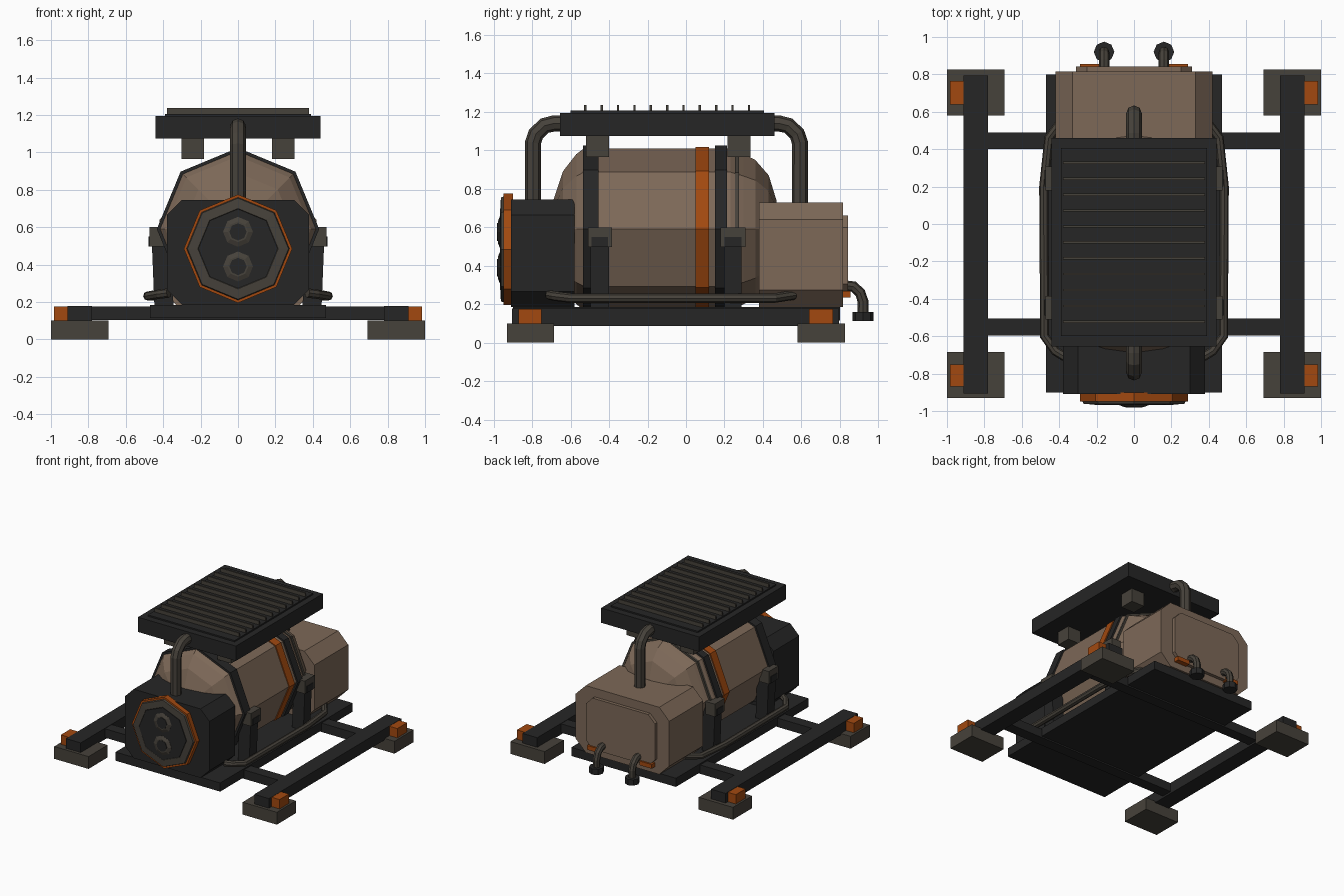
import bpy, bmesh
from math import sin, cos, pi
from mathutils import Vector

if "Cube" in bpy.data.objects:
    bpy.data.objects.remove(bpy.data.objects["Cube"], do_unlink=True)


def material(name, rgb):
    m = bpy.data.materials.new(name)
    m.use_nodes = True
    m.diffuse_color = (*rgb, 1)
    m.node_tree.nodes["Principled BSDF"].inputs["Base Color"].default_value = (*rgb, 1)
    return m


DARK = material("charcoal", (0.019, 0.019, 0.019))
GREY = material("warm grey", (0.062, 0.054, 0.043))
TAN = material("tan", (0.205, 0.14, 0.097))
ORANGE = material("burnt orange", (0.36, 0.066, 0.005))


def finish(name, bm, mat):
    bmesh.ops.recalc_face_normals(bm, faces=bm.faces)
    mesh = bpy.data.meshes.new(name)
    bm.to_mesh(mesh)
    bm.free()
    mesh.materials.append(mat)
    ob = bpy.data.objects.new(name, mesh)
    bpy.context.collection.objects.link(ob)
    return ob


def box(name, x, y, z, mat):
    """Box between the given ranges on each axis."""
    bm = bmesh.new()
    bmesh.ops.create_cube(bm, size=1)
    for v in bm.verts:
        v.co = Vector([(r[0] + r[1]) / 2 + c * (r[1] - r[0]) for r, c in zip((x, y, z), v.co)])
    return finish(name, bm, mat)


def loft(name, rings, mat):
    """Skin a list of equal point rings and cap both ends."""
    bm = bmesh.new()
    loops = [[bm.verts.new(p) for p in ring] for ring in rings]
    n = len(loops[0])
    for a, b in zip(loops, loops[1:]):
        for i in range(n):
            j = (i + 1) % n
            bm.faces.new((a[i], a[j], b[j], b[i]))
    bm.faces.new(loops[0])
    bm.faces.new(loops[-1])
    return finish(name, bm, mat)


def lathe(name, profile, z, mat, sides=8):
    """Faceted turning around the y direction; profile is (y, radius)."""
    angles = [2 * pi * i / sides for i in range(sides)]
    return loft(name, [[(r * cos(a), y, z + r * sin(a)) for a in angles]
                       for y, r in profile], mat)


def chamfer_box(name, w, y, z, c, mat):
    """Box along y with its four long corners cut."""
    lo, hi = z
    outline = [(-w + c, lo), (w - c, lo), (w, lo + c), (w, hi - c),
               (w - c, hi), (c - w, hi), (-w, hi - c), (-w, lo + c)]
    return loft(name, [[(px, py, pz) for px, pz in outline] for py in y], mat)


def pipe(name, points, radius, mat):
    """Eight-sided tube along a path."""
    cu = bpy.data.curves.new(name, "CURVE")
    cu.dimensions = "3D"
    cu.bevel_depth = radius
    cu.bevel_resolution = 2
    cu.use_fill_caps = True
    sp = cu.splines.new("POLY")
    sp.points.add(len(points) - 1)
    for p, co in zip(sp.points, points):
        p.co = (*co, 1)
    tmp = bpy.data.objects.new(name + " path", cu)
    bpy.context.collection.objects.link(tmp)
    dg = bpy.context.evaluated_depsgraph_get()
    mesh = bpy.data.meshes.new_from_object(tmp.evaluated_get(dg))
    bpy.data.objects.remove(tmp, do_unlink=True)
    mesh.materials.clear()
    mesh.materials.append(mat)
    for f in mesh.polygons:
        f.use_smooth = False
    ob = bpy.data.objects.new(name, mesh)
    bpy.context.collection.objects.link(ob)


def side_range(s, a, b):
    return sorted((s * a, s * b))


# Base plate and cross bars
box("base_plate", (-0.47, 0.47), (-0.9, 0.8), (0.115, 0.185), DARK)
for label, y in (("front", (-0.595, -0.505)), ("rear", (0.4, 0.49))):
    box(label + "_cross_bar", (-0.8, 0.8), y, (0.103, 0.175), DARK)

# Tank with faceted dome ends
TANK_Z = 0.59
lathe("tank", [(-0.7, 0.03), (-0.69, 0.15), (-0.64, 0.3), (-0.57, 0.39), (-0.53, 0.42),
               (0.23, 0.42), (0.3, 0.39), (0.36, 0.36), (0.43, 0.28), (0.47, 0.15),
               (0.48, 0.03)], TANK_Z, TAN)
for label, y0, y1, r, mat in (("front_strap", -0.535, -0.455, 0.434, DARK),
                              ("rear_strap", 0.15, 0.212, 0.434, DARK),
                              ("stripe_band", 0.05, 0.12, 0.428, ORANGE),
                              ("dome_hoop", 0.255, 0.275, 0.417, GREY)):
    lathe(label, [(y0, r), (y1, r)], TANK_Z, mat)

# Front and rear housings
chamfer_box("front_housing", 0.38, (-0.91, -0.58), (0.185, 0.745), 0.08, DARK)
chamfer_box("rear_housing", 0.42, (0.38, 0.815), (0.185, 0.73), 0.09, TAN)
chamfer_box("rear_panel", 0.31, (0.81, 0.842), (0.245, 0.66), 0.06, TAN)

# Front round port with two lenses
PORT_Z = 0.485
lathe("port_trim", [(-0.9, 0.29), (-0.948, 0.29)], PORT_Z, ORANGE)
lathe("port_ring", [(-0.94, 0.278), (-0.962, 0.27), (-0.965, 0.215), (-0.95, 0.205)],
      PORT_Z, GREY)
lathe("port_face", [(-0.94, 0.212), (-0.967, 0.212)], PORT_Z, DARK)
for label, z in (("upper", 0.575), ("lower", 0.39)):
    lathe(label + "_lens_rim", [(-0.95, 0.08), (-0.968, 0.08), (-0.978, 0.055)], z, GREY)
    lathe(label + "_lens", [(-0.95, 0.046), (-0.981, 0.046)], z, DARK)

# Roof panel with slats
box("roof_panel", (-0.44, 0.44), (-0.655, 0.46), (1.075, 1.195), DARK)
box("roof_inset", (-0.39, 0.39), (-0.6, 0.405), (1.19, 1.206), DARK)
for i in range(11):
    y = -0.523 + 0.085 * i
    box(f"roof_slat_{i + 1}", (-0.38, 0.38), (y - 0.006, y + 0.006), (1.2, 1.236), GREY)

# Pipes from the housings up to the roof panel
for label, y, top_y, base in (("front", -0.795, -0.62, 0.72), ("rear", 0.592, 0.43, 0.71)):
    s = 1 if top_y > y else -1
    pipe(label + "_riser_pipe", [(0, y, base), (0, y, 1.04), (0, y + 0.015 * s, 1.085),
                                 (0, y + 0.06 * s, 1.128), (0, y + 0.11 * s, 1.14),
                                 (0, top_y, 1.14)], 0.042, GREY)

# Everything that repeats on both sides
for s, side in ((1, "left"), (-1, "right")):
    box(side + "_skid_rail", side_range(s, 0.78, 0.912), (-0.905, 0.795), (0.088, 0.178), DARK)
    for end, y, ly in (("front", (-0.93, -0.685), (-0.87, -0.75)),
                       ("rear", (0.58, 0.825), (0.64, 0.765))):
        box(f"{side}_{end}_foot", side_range(s, 0.692, 1.0), y, (0, 0.1), GREY)
        box(f"{side}_{end}_marker", side_range(s, 0.9, 0.983), ly, (0.095, 0.176), ORANGE)

    # Tank legs, their clamps and the roof brackets
    for end, leg_y, clamp_y, roof_y in (
            ("front", (-0.495, -0.4), (-0.51, -0.385), (-0.52, -0.4)),
            ("rear", (0.2, 0.288), (0.18, 0.308), (0.215, 0.335))):
        leg = box(f"{side}_{end}_leg", side_range(s, 0.36, 0.462), leg_y, (0.18, 0.55), DARK)
        for v in leg.data.vertices:
            if v.co.z < 0.3:
                v.co.x -= 0.015 * s
        box(f"{side}_{end}_clamp", side_range(s, 0.39, 0.474), clamp_y, (0.497, 0.6), GREY)
        box(f"{side}_{end}_clamp_slot", side_range(s, 0.46, 0.478),
            (clamp_y[0] + 0.02, clamp_y[1] - 0.02), (0.497, 0.55), DARK)
        box(f"{side}_{end}_roof_bracket", side_range(s, 0.182, 0.302), roof_y,
            (0.965, 1.08), GREY)

    # Low side pipe
    pipe(side + "_side_pipe", [(s * x, y, z) for x, y, z in (
        (0.37, -0.71, 0.248), (0.42, -0.68, 0.242), (0.478, -0.6, 0.232),
        (0.482, 0.2, 0.232), (0.455, 0.46, 0.232), (0.38, 0.56, 0.248))], 0.025, GREY)

    # Rear outlet with cap and marker lamp
    x = s * 0.16
    pipe(side + "_outlet_pipe", [(x, 0.82, 0.297), (x, 0.87, 0.292), (x, 0.905, 0.26),
                                 (x, 0.92, 0.215), (x, 0.92, 0.14)], 0.028, GREY)
    pipe(side + "_outlet_cap", [(x, 0.92, 0.113), (x, 0.92, 0.16)], 0.055, DARK)
    box(side + "_rear_lamp", side_range(s, 0.18, 0.29), (0.81, 0.856), (0.236, 0.27), ORANGE)
